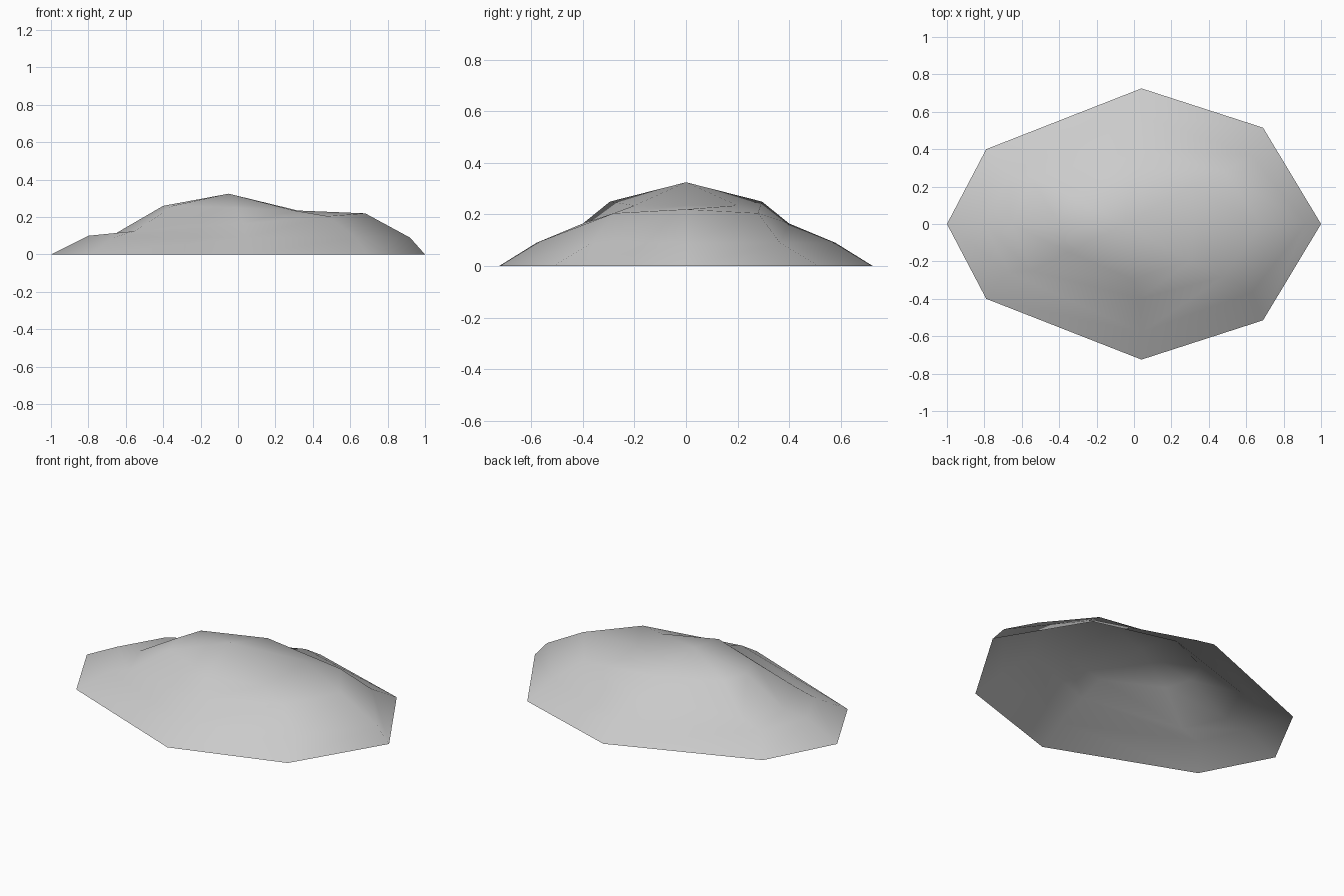
import bpy
import bmesh

cube = bpy.data.objects.get("Cube")
if cube:
    bpy.data.objects.remove(cube, do_unlink=True)

# Half contours of the mound, from the +x end round the back to the -x end
CONTOURS = [
    [(1, 0, 0), (.69, .515, 0), (.04, .725, 0), (-.79, .4, 0), (-1, 0, 0)],
    [(.92, 0, .09), (.63, .365, .09), (.04, .58, .09), (-.67, .26, .09), (-.8, 0, .1)],
    [(.68, 0, .22), (.48, .28, .205), (.03, .4, .165), (-.55, .25, .125), (-.65, 0, .115)],
    [(.32, 0, .235), (.3, .2, .235), (-.01, .295, .25), (-.35, .15, .26), (-.4, 0, .26)],
]
PEAK = (-.05, 0, .325)


def full_ring(half):
    """Mirror a half contour across y = 0 into a closed ring."""
    return half + [(x, -y, z) for x, y, z in reversed(half[1:-1])]


# Stone material
stone = bpy.data.materials.new("stone_grey")
stone.use_nodes = True
grey = (.6, .6, .6, 1)
stone.diffuse_color = grey
bsdf = next(n for n in stone.node_tree.nodes if n.type == 'BSDF_PRINCIPLED')
bsdf.inputs["Base Color"].default_value = grey
bsdf.inputs["Roughness"].default_value = .9

# Open rock shell: bands between contours, closed by a fan at the peak
bm = bmesh.new()
rings = [[bm.verts.new(p) for p in full_ring(c)] for c in CONTOURS]
peak = bm.verts.new(PEAK)
count = len(rings[0])
for i in range(count):
    j = (i + 1) % count
    for low, high in zip(rings, rings[1:]):
        bm.faces.new((low[i], low[j], high[j], high[i]))
    bm.faces.new((rings[-1][i], rings[-1][j], peak))
for face in bm.faces:
    face.smooth = True

mesh = bpy.data.meshes.new("rock_mound")
bm.to_mesh(mesh)
bm.free()
mesh.materials.append(stone)
rock = bpy.data.objects.new("rock_mound", mesh)
bpy.context.collection.objects.link(rock)
